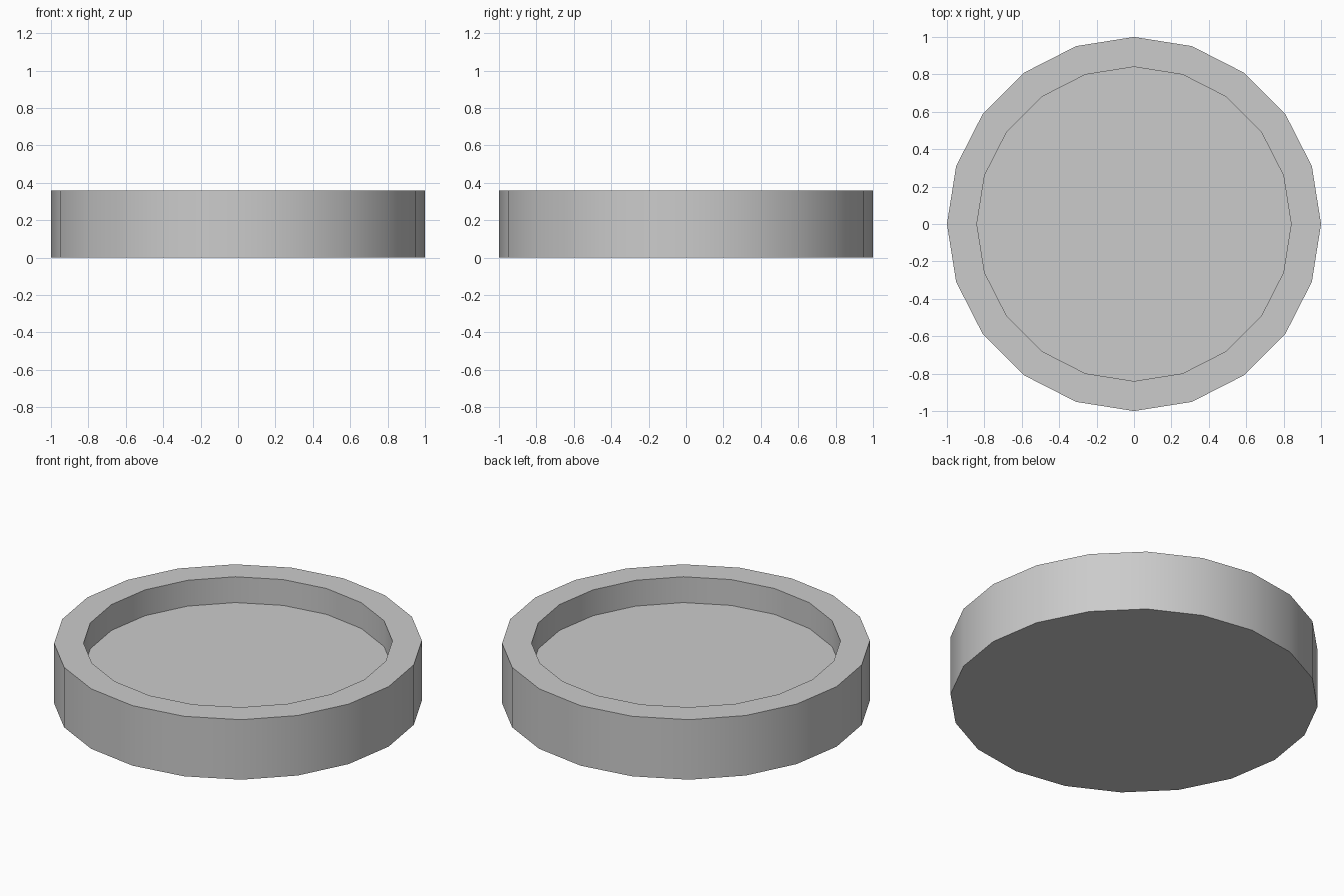
import bpy, bmesh
from math import cos, sin, tau, radians

if "Cube" in bpy.data.objects:
    bpy.data.objects.remove(bpy.data.objects["Cube"])

SIDES = 20
# (radius, z) from the underside, over the rim, down to the recessed floor
PROFILE = [(1.0, 0.0), (1.0, 0.36), (0.84, 0.36), (0.84, 0.205)]

# Shallow round dish
bm = bmesh.new()
rings = [[bm.verts.new((r * cos(tau * i / SIDES), r * sin(tau * i / SIDES), z))
          for i in range(SIDES)] for r, z in PROFILE]
for a, b in zip(rings, rings[1:]):
    for i in range(SIDES):
        j = (i + 1) % SIDES
        bm.faces.new((a[i], a[j], b[j], b[i]))
bm.faces.new(rings[0][::-1])   # underside
bm.faces.new(rings[-1])        # recessed floor

mesh = bpy.data.meshes.new("round_dish")
bm.to_mesh(mesh)
bm.free()
dish = bpy.data.objects.new("round_dish", mesh)
bpy.context.collection.objects.link(dish)

# Smooth walls, crisp rim
bpy.context.view_layer.objects.active = dish
dish.select_set(True)
bpy.ops.object.shade_smooth_by_angle(angle=radians(30))
